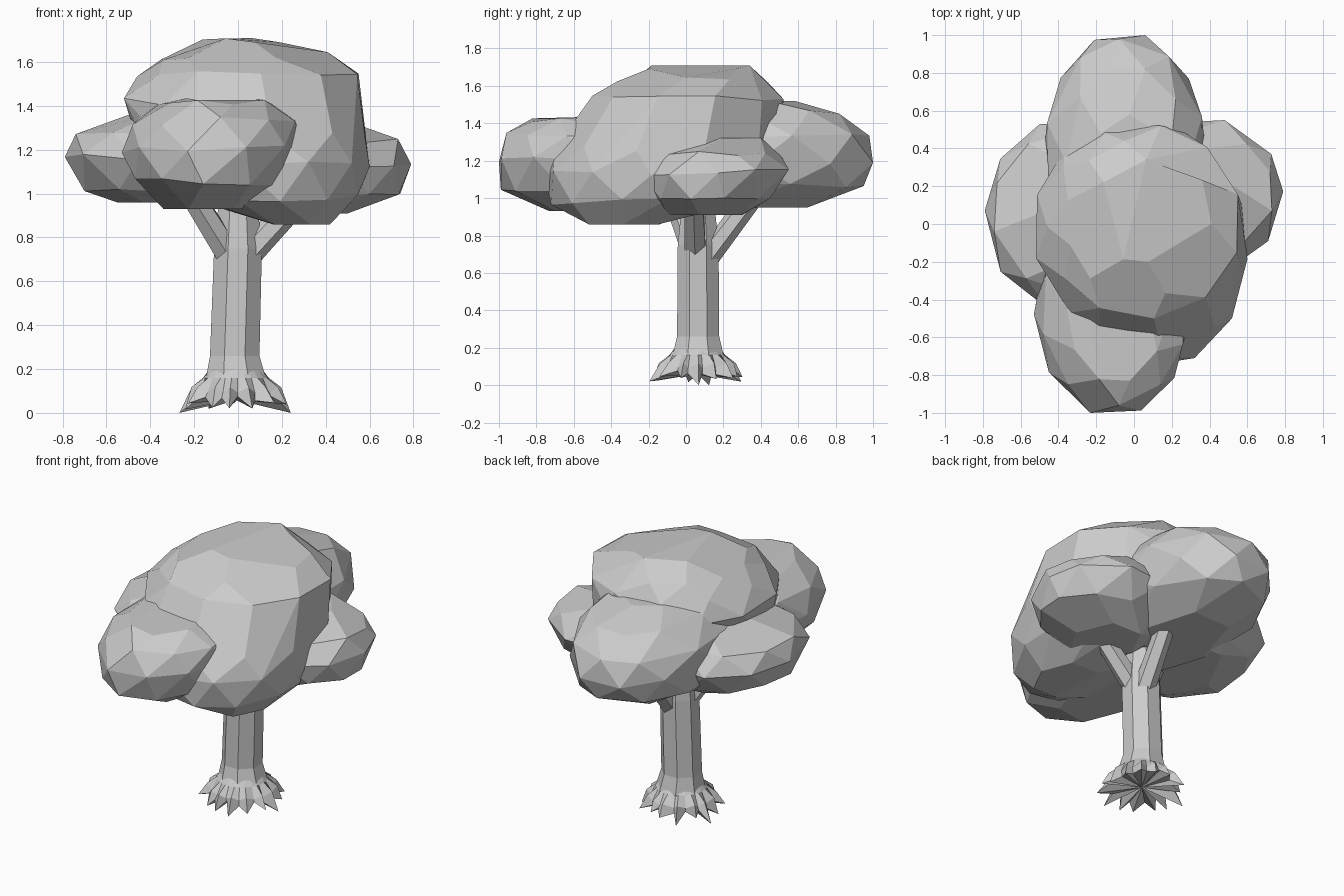
import bpy, bmesh, random
from math import sin, cos, tau, radians
from mathutils import Vector

random.seed(7)
if "Cube" in bpy.data.objects:
    bpy.data.objects.remove(bpy.data.objects["Cube"])

grey = bpy.data.materials.new("plain grey")
grey.use_nodes = True
grey.diffuse_color = (0.6, 0.6, 0.6, 1)
grey.node_tree.nodes["Principled BSDF"].inputs["Base Color"].default_value = grey.diffuse_color


def finish(name, bm):
    bmesh.ops.recalc_face_normals(bm, faces=bm.faces)
    mesh = bpy.data.meshes.new(name)
    bm.to_mesh(mesh)
    bm.free()
    mesh.materials.append(grey)
    obj = bpy.data.objects.new(name, mesh)
    bpy.context.collection.objects.link(obj)


def fit(values, low, high):
    a, b = min(values), max(values)
    return [low + (v - a) / (b - a) * (high - low) for v in values]


def foliage(name, layers, sides=10):
    """Faceted clump: hull of staggered oval layers (z, x range, y range)."""
    bm = bmesh.new()
    for i, (z, x0, x1, y0, y1) in enumerate(layers):
        end = i in (0, len(layers) - 1)
        count = 6 if end else sides
        angles = [tau * (k + i / 2 + random.uniform(-.12, .12)) / count for k in range(count)]
        xs = fit([cos(a) for a in angles], x0, x1)
        ys = fit([sin(a) for a in angles], y0, y1)
        for x, y in zip(xs, ys):
            bm.verts.new((x, y, z if end else z + random.uniform(-.02, .02)))
    bmesh.ops.convex_hull(bm, input=bm.verts)
    loose = [v for v in bm.verts if not v.link_faces]
    bmesh.ops.delete(bm, geom=loose, context='VERTS')
    bmesh.ops.dissolve_limit(bm, angle_limit=radians(13), verts=bm.verts, edges=bm.edges)
    finish(name, bm)


def loft(name, rings, tip=None):
    """Skin equal rings of points, capping both ends."""
    bm = bmesh.new()
    loops = [[bm.verts.new(p) for p in ring] for ring in rings]
    n = len(loops[0])
    for low, high in zip(loops, loops[1:]):
        for k in range(n):
            bm.faces.new((low[k], low[(k + 1) % n], high[(k + 1) % n], high[k]))
    bm.faces.new(loops[-1])
    if tip:
        hub = bm.verts.new(tip)
        for k in range(n):
            bm.faces.new((hub, loops[0][(k + 1) % n], loops[0][k]))
    else:
        bm.faces.new(loops[0])
    finish(name, bm)


def oval(x, y, z, rx, ry, n):
    return [(x + rx * cos(tau * (k + .5) / n), y + ry * sin(tau * (k + .5) / n), z)
            for k in range(n)]


# Canopy clumps
foliage("canopy_crown", [
    (.86, .08, .42, -.52, -.14), (.98, -.25, .55, -.72, .3), (1.13, -.38, .6, -.76, .42),
    (1.27, -.47, .58, -.7, .5), (1.42, -.52, .57, -.59, .54), (1.54, -.46, .55, -.5, .52),
    (1.63, -.35, .41, -.39, .44), (1.69, -.2, .25, -.2, .34), (1.72, -.04, .08, .05, .22)], 11)
foliage("canopy_front", [
    (.93, -.34, .06, -.73, -.2), (1.05, -.47, .2, -.99, .05), (1.2, -.53, .31, -1, .1),
    (1.33, -.48, .26, -.96, .05), (1.41, -.36, .17, -.83, -.05), (1.44, -.27, .05, -.6, -.2)])
foliage("canopy_back", [
    (.95, -.3, .2, -.1, .65), (1.06, -.43, .32, -.2, .95), (1.2, -.48, .38, -.25, 1),
    (1.34, -.46, .36, -.2, .98), (1.46, -.36, .29, -.1, .82), (1.52, -.2, .2, .1, .58)])
foliage("canopy_right", [
    (.96, -.55, .05, -.22, .35), (1.02, -.7, .1, -.38, .46), (1.16, -.79, .1, -.45, .53),
    (1.28, -.74, .05, -.36, .49), (1.37, -.47, 0, -.2, .35)])
foliage("canopy_left", [
    (.91, .1, .5, -.1, .3), (.99, 0, .74, -.2, .45), (1.14, -.05, .79, -.24, .55),
    (1.24, -.05, .73, -.18, .5), (1.32, 0, .53, 0, .4)])

# Trunk, flaring slightly at the foot
loft("trunk", [oval(x, .065, z, r, r, 8) for x, z, r in
               [(-.01, .08, .17), (-.01, .17, .145), (-.015, .26, .122), (0, .75, .118), (0, 1.1, .08)]])

# Branches reaching into the canopy
for name, start, end in [("right_branch", (-.04, .04, .72), (-.24, -.08, 1.04)),
                         ("left_branch", (.05, .05, .73), (.34, .04, 1.04)),
                         ("back_branch", (.02, .11, .68), (.06, .4, 1.06))]:
    a, b = Vector(start), Vector(end)
    turn = (b - a).to_track_quat('Z', 'Y')
    rings = [[p + turn @ Vector(q) for q in oval(0, 0, 0, r, r, 6)]
             for p, r in ((a, .065), (b, .055))]
    loft(name, rings)

# Jagged root skirt: alternating tips and notches
count = 30
rings = [[], [], [], []]
for k in range(count):
    a = tau * (k + random.uniform(-.3, .3)) / count
    tip = k % 2 == 0
    reach = random.uniform(.22, .27) if tip else random.uniform(.17, .2)
    low = random.uniform(.01, .05) if tip else random.uniform(.05, .08)
    if k in (0, 14):
        low = 0
    ridge = .012 if tip else -.012
    for ring, r, z in zip(rings, (reach, .195 + ridge, .15, .12),
                          (low, .105 + ridge, .16, .2)):
        ring.append((-.01 + r * cos(a), .06 + r * sin(a), z))
loft("roots", rings, tip=(-.01, .06, .06))
